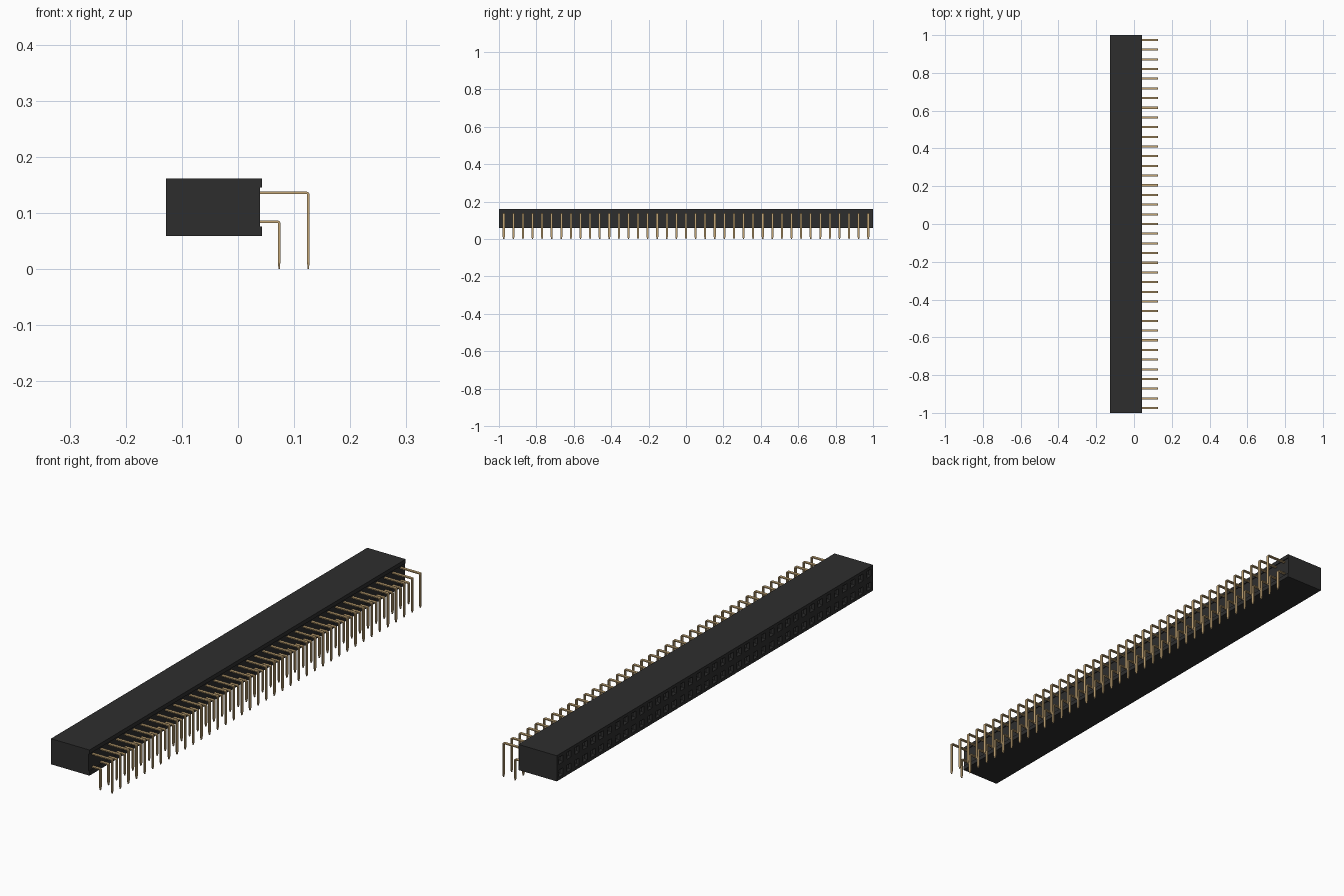
import bpy, bmesh
from mathutils import Vector

cube = bpy.data.objects.get("Cube")
if cube:
    bpy.data.objects.remove(cube, do_unlink=True)

COUNT = 39
PITCH = 2 / COUNT
Z0 = 0.059
Z_MID, Z1 = Z0 + PITCH, Z0 + 2 * PITCH


def material(name, rgb, roughness):
    mat = bpy.data.materials.new(name)
    mat.use_nodes = True
    mat.diffuse_color = (*rgb, 1)
    shader = mat.node_tree.nodes["Principled BSDF"]
    shader.inputs["Base Color"].default_value = (*rgb, 1)
    shader.inputs["Roughness"].default_value = roughness
    return mat


def finish(bm, name, mat):
    mesh = bpy.data.meshes.new(name)
    bm.to_mesh(mesh)
    bm.free()
    mesh.materials.append(mat)
    obj = bpy.data.objects.new(name, mesh)
    bpy.context.collection.objects.link(obj)
    return obj


def loft(bm, rings):
    """Skin matching rings of points; returns the side quads grouped by span."""
    loops = [[bm.verts.new(p) for p in ring] for ring in rings]
    n = len(loops[0])
    spans = [[bm.faces.new((a[i], a[(i + 1) % n], b[(i + 1) % n], b[i]))
              for i in range(n)] for a, b in zip(loops, loops[1:])]
    bm.faces.new(loops[0])
    bm.faces.new(loops[-1])
    bmesh.ops.recalc_face_normals(bm, faces=bm.faces)
    return spans


black = material("black plastic", (0.027, 0.027, 0.027), 0.6)
gold = material("gold metal", (0.55, 0.38, 0.18), 0.5)

# Housing: one profile with a shallow channel along the pin side
BACK, FLOOR, LIP = -0.128, 0.039, 0.0425
profile = [(BACK, Z0), (BACK, Z_MID), (BACK, Z1), (LIP, Z1), (LIP, Z1 - 0.016),
           (FLOOR, Z1 - 0.016), (FLOOR, Z0 + 0.017), (LIP, Z0 + 0.017), (LIP, Z0)]
bm = bmesh.new()
spans = loft(bm, [[(x, -1 + k * PITCH, z) for x, z in profile]
                  for k in range(COUNT + 1)])

# Sockets: square openings with a funnel leading into a deep bore
cells = [face for span in spans for face in span[:2]]
for thickness, depth in ((0.012, 0), (0.006, -0.008), (0.0005, -0.1)):
    bmesh.ops.inset_individual(bm, faces=cells, thickness=thickness,
                               depth=depth, use_even_offset=True)
finish(bm, "housing", black)


# Pins: flat right-angle strips with tapered tips, repeated along the housing
def pin_row(name, reach, height, half=0.0022, width=0.0055):
    top = height + half
    cut = 0.003
    stations = [  # outer point, inner point, half width
        ((FLOOR - 0.004, top), (FLOOR - 0.004, top - 2 * half), width),
        ((reach - 2 * half, top), (reach - 2 * half - 0.001, top - 2 * half), width),
        ((reach - cut / 2, top - cut / 2), (reach - 2 * half, top - 2 * half), width),
        ((reach, top - 2 * half), (reach - 2 * half, top - 2 * half - 0.001), width),
        ((reach, 0.012), (reach - 2 * half, 0.012), width),
        ((reach - half / 2, 0), (reach - half * 1.5, 0), width / 2),
    ]
    y = -1 + PITCH / 2
    bm = bmesh.new()
    loft(bm, [[(o[0], y - w, o[1]), (o[0], y + w, o[1]),
               (i[0], y + w, i[1]), (i[0], y - w, i[1])] for o, i, w in stations])
    obj = finish(bm, name, gold)
    array = obj.modifiers.new("repeat", 'ARRAY')
    array.count = COUNT
    array.use_relative_offset = False
    array.use_constant_offset = True
    array.constant_offset_displace = Vector((0, PITCH, 0))


pin_row("lower_pins", 0.0755, Z0 + PITCH / 2)
pin_row("upper_pins", 0.1275, Z_MID + PITCH / 2)
